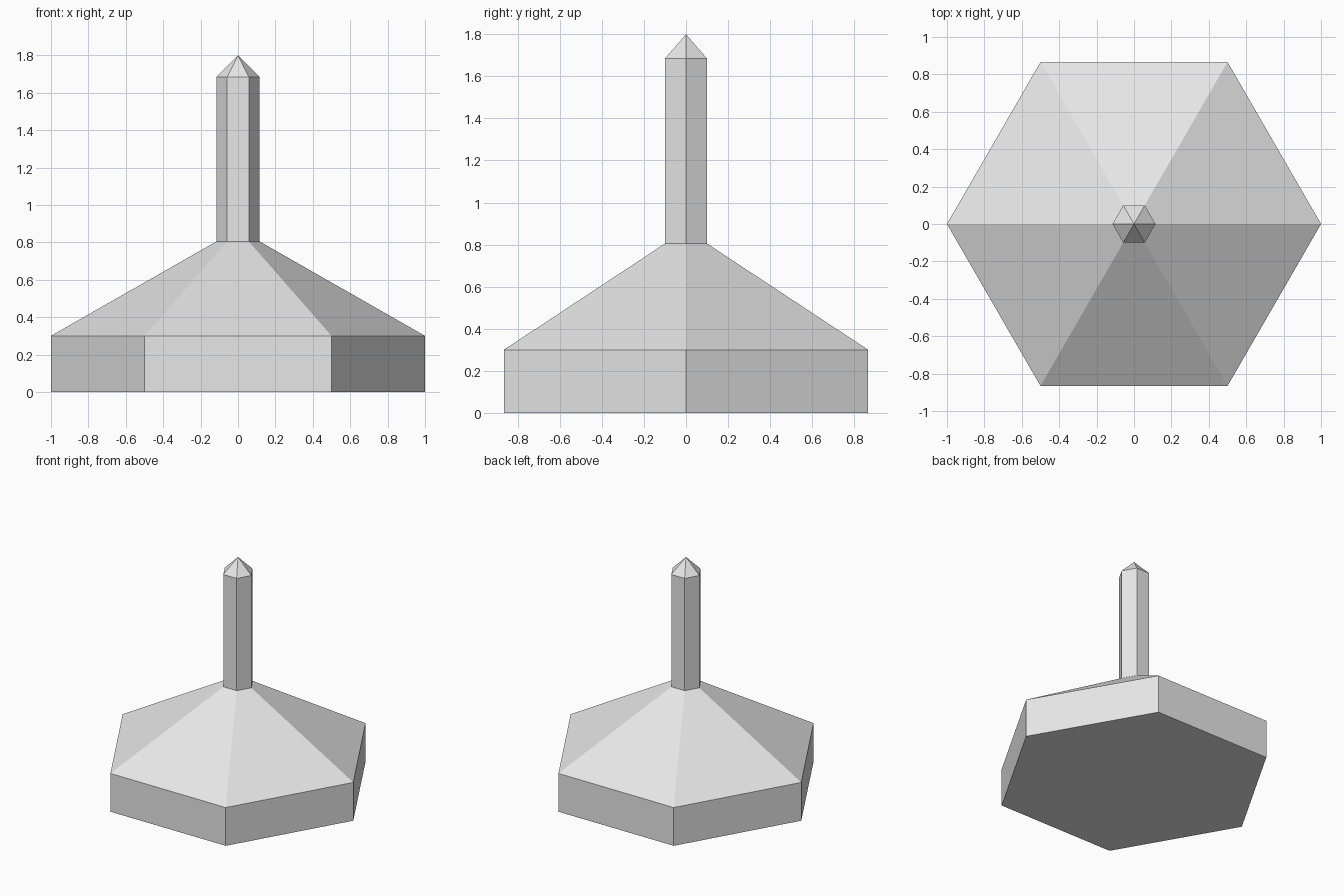
import bpy, bmesh
from math import cos, sin, tau

SIDES = 6

cube = bpy.data.objects.get("Cube")
if cube:
    bpy.data.objects.remove(cube, do_unlink=True)

grey = bpy.data.materials.new("light_grey")
grey.use_nodes = True
grey.diffuse_color = (0.8, 0.8, 0.8, 1)
grey.node_tree.nodes["Principled BSDF"].inputs["Base Color"].default_value = (0.8, 0.8, 0.8, 1)


def hex_part(name, profile, cap_bottom=False):
    """Stack six-sided rings from (radius, height) pairs; radius 0 is a point."""
    bm = bmesh.new()
    rings = []
    for r, z in profile:
        count = SIDES if r else 1
        rings.append([bm.verts.new((r * cos(tau * i / SIDES), r * sin(tau * i / SIDES), z))
                      for i in range(count)])
    for low, high in zip(rings, rings[1:]):
        for i in range(SIDES):
            j = (i + 1) % SIDES
            top = [high[j], high[i]] if len(high) > 1 else [high[0]]
            bm.faces.new([low[i], low[j]] + top)
    if cap_bottom:
        bm.faces.new(rings[0][::-1])
    mesh = bpy.data.meshes.new(name)
    bm.to_mesh(mesh)
    bm.free()
    mesh.materials.append(grey)
    obj = bpy.data.objects.new(name, mesh)
    bpy.context.collection.objects.link(obj)
    return obj


# Wide base with a sloping roof, closed underneath
hex_part("base", [(1, 0), (1, 0.3), (0.115, 0.805)], cap_bottom=True)

# Upright post with a pointed tip
hex_part("post", [(0.115, 0.805), (0.115, 1.685), (0, 1.8)])
